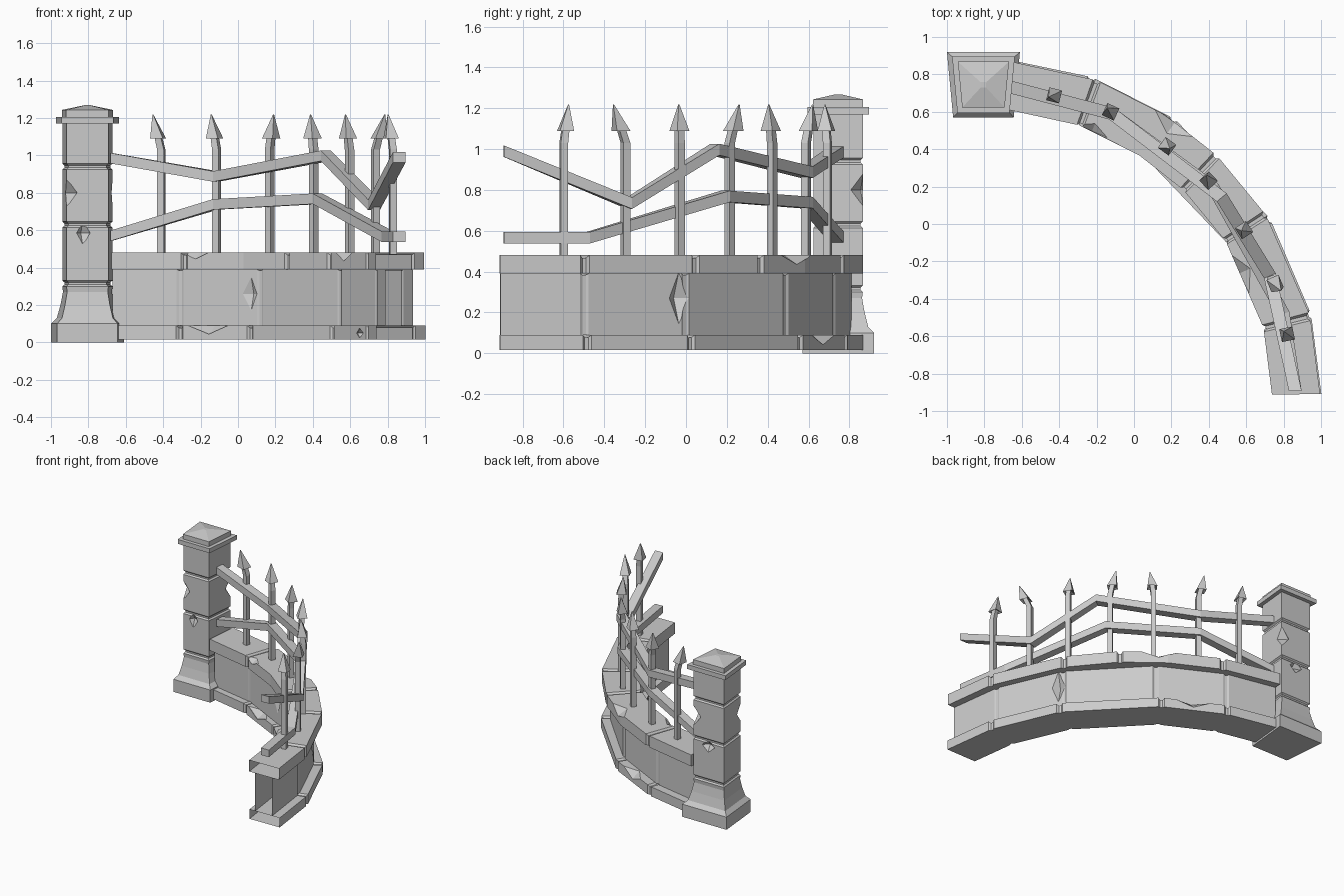
import bpy, bmesh
from math import sin, cos, radians
from mathutils import Vector, Matrix

if "Cube" in bpy.data.objects:
    bpy.data.objects.remove(bpy.data.objects["Cube"])

CX, CY = -0.82, -0.94          # centre of the quarter-circle plan
RAIL_R = 1.683


def polar(r, deg, z):
    a = radians(deg)
    return Vector((CX + r * cos(a), CY + r * sin(a), z))


def add_object(name, bm):
    bmesh.ops.recalc_face_normals(bm, faces=bm.faces)
    me = bpy.data.meshes.new(name)
    bm.to_mesh(me)
    bm.free()
    ob = bpy.data.objects.new(name, me)
    bpy.context.collection.objects.link(ob)
    return ob


def loft(bm, rings):
    """Skin a list of equal-length rings and close both ends."""
    vs = [[bm.verts.new(p) for p in ring] for ring in rings]
    n = len(vs[0])
    for a, b in zip(vs, vs[1:]):
        for i in range(n):
            bm.faces.new((a[i], a[(i + 1) % n], b[(i + 1) % n], b[i]))
    bm.faces.new(vs[0])
    bm.faces.new(vs[-1])


def section(deg, r0, r1, z0, z1):
    return [polar(r0, deg, z0), polar(r1, deg, z0), polar(r1, deg, z1), polar(r0, deg, z1)]


def cut_chips(ob, chips):
    """Carve octahedral chips: (position, radii, turn about z)."""
    for pos, radii, turn in chips:
        bm = bmesh.new()
        m = Matrix.Translation(pos) @ Matrix.Rotation(radians(turn), 4, 'Z') @ Matrix.Diagonal((*radii, 1))
        v = [bm.verts.new(m @ Vector(p)) for p in
             ((1, 0, 0), (0, 1, 0), (-1, 0, 0), (0, -1, 0), (0, 0, 1), (0, 0, -1))]
        for i in range(4):
            j = (i + 1) % 4
            bm.faces.new((v[i], v[j], v[4]))
            bm.faces.new((v[j], v[i], v[5]))
        cutter = add_object("chip_cutter", bm)
        cutter.hide_render = True
        mod = ob.modifiers.new("chip", 'BOOLEAN')
        mod.operation, mod.object, mod.solver = 'DIFFERENCE', cutter, 'EXACT'
        dg = bpy.context.evaluated_depsgraph_get()
        me = bpy.data.meshes.new_from_object(ob.evaluated_get(dg))
        ob.modifiers.clear()
        ob.data = me
        bpy.data.objects.remove(cutter)


def wall_course(name, r0, r1, z0, z1, joints, groove, chips, bends=()):
    """One course of curved stonework; joints get a V groove."""
    rings = [section(84.7, r0, r1, z0, z1)]
    for a in sorted(list(joints) + list(bends), reverse=True):
        if a in bends:
            rings.append(section(a, r0, r1, z0, z1))
            continue
        g = groove
        for da, s in ((0.7, 0), (0.3, g), (-0.3, g), (-0.7, 0)):
            rings.append(section(a + da, r0 + s, r1 - s, z0, z1 - s))
    rings.append(section(1, r0, r1, z0, z1))
    bm = bmesh.new()
    loft(bm, rings)
    ob = add_object(name, bm)
    cut_chips(ob, [(polar(r, a, z), rad, a) for r, a, z, rad in chips])
    # the free end of the wall is open
    bm = bmesh.new()
    bm.from_mesh(ob.data)
    ends = [f for f in bm.faces if f.normal.y < -0.95 and f.calc_center_median().y < -0.9]
    bmesh.ops.delete(bm, geom=ends, context='FACES')
    bm.to_mesh(ob.data)
    bm.free()


# Curved wall: plinth, panel and coping (chip radii: radial, along, vertical)
wall_course("wall_plinth", 1.56, 1.822, 0.015, 0.09, (71, 55.5, 32, 14.5), 0.012,
            [(1.555, 64.6, 0.09, (0.07, 0.13, 0.05)), (1.555, 18.5, 0.05, (0.04, 0.05, 0.03)),
             (1.81, 63, 0.09, (0.06, 0.13, 0.05))])
wall_course("wall_panel", 1.61, 1.757, 0.09, 0.39, (71.5, 54.4, 32.2, 14.6), 0.006,
            [(1.60, 56.3, 0.26, (0.03, 0.05, 0.11)), (1.757, 31, 0.27, (0.05, 0.06, 0.13))])
wall_course("wall_coping", 1.558, 1.815, 0.39, 0.48, (70, 46, 33, 14.2), 0.014,
            [(1.54, 26, 0.485, (0.07, 0.13, 0.05)), (1.81, 55, 0.485, (0.08, 0.15, 0.05)),
             (1.555, 67.5, 0.485, (0.05, 0.1, 0.04))], bends=(57,))

# Bent iron rails: (angle, height)
rails = {
    "upper_rail": [(85.2, 0.985), (65.4, 0.887), (40, 0.998), (23.2, 0.735), (1.6, 0.99)],
    "lower_rail": [(85.2, 0.57), (65.4, 0.738), (42.3, 0.768), (15.9, 0.566), (1.6, 0.566)],
}
for name, path in rails.items():
    bm = bmesh.new()
    loft(bm, [section(a, RAIL_R - 0.034, RAIL_R + 0.034, z - 0.028, z + 0.028) for a, z in path])
    add_object(name, bm)

# Spiked bars: angle on the arc, tip x, tip y
spikes = [(75.9, -0.455, 0.68), (65.2, -0.143, 0.62), (54, 0.19, 0.405), (43.3, 0.388, 0.26),
          (32.7, 0.575, -0.035), (22.5, 0.785, -0.355), (11.7, 0.803, -0.575)]


def square(c, h, turn):
    return [c + Vector((h * cos(radians(turn + k)), h * sin(radians(turn + k)), 0))
            for k in (45, 135, 225, 315)]


for i, (ang, tx, ty) in enumerate(spikes):
    foot, knee, tip = polar(RAIL_R, ang, 0.47), polar(RAIL_R, ang, 1.03), Vector((tx, ty, 1.218))
    neck = knee.lerp(tip, 0.38)
    bm = bmesh.new()
    loft(bm, [square(foot, 0.026, ang), square(knee, 0.026, ang), square(neck, 0.024, ang),
              square(neck - Vector((0, 0, 0.012)), 0.05, ang), square(tip, 0.003, ang)])
    add_object(f"spiked_bar_{i + 1}", bm)

# Gate pillar: (height, scale) profile, narrower toward the front
PX, PY = -0.805, 0.745


def pillar_ring(z, s):
    b, f, d = 0.195 * s, 0.162 * s, 0.175 * s
    return [Vector((PX - f, PY - d, z)), Vector((PX + f, PY - d, z)),
            Vector((PX + b, PY + d, z)), Vector((PX - b, PY + d, z))]


profile = [(0, 1), (0.1, 1), (0.13, 0.84), (0.2, 0.74), (0.27, 0.67), (0.3, 0.67)]
for zj in (0.315, 0.63, 0.94):
    profile += [(zj - 0.016, 0.69), (zj - 0.006, 0.63), (zj + 0.006, 0.63), (zj + 0.016, 0.69)]
profile.pop(5)
profile += [(1.18, 0.69)]
bm = bmesh.new()
loft(bm, [pillar_ring(z, s) for z, s in profile])
pillar = add_object("pillar_shaft", bm)
cut_chips(pillar, [
    (Vector((-0.92, 0.62, 0.8)), (0.065, 0.065, 0.08), 10),
    (Vector((-0.67, 0.868, 0.8)), (0.075, 0.075, 0.08), 10),
    (Vector((-0.83, 0.62, 0.585)), (0.045, 0.04, 0.065), 15),
    (Vector((-0.8, 0.868, 0.59)), (0.07, 0.04, 0.05), 10),
])

# Pillar cap slab and pyramid top
for name, prof in (("pillar_slab", [(1.17, 0.86), (1.205, 0.86)]),
                   ("pillar_top", [(1.2, 0.7), (1.243, 0.7), (1.268, 0.08)])):
    bm = bmesh.new()
    loft(bm, [pillar_ring(z, s) for z, s in prof])
    add_object(name, bm)
